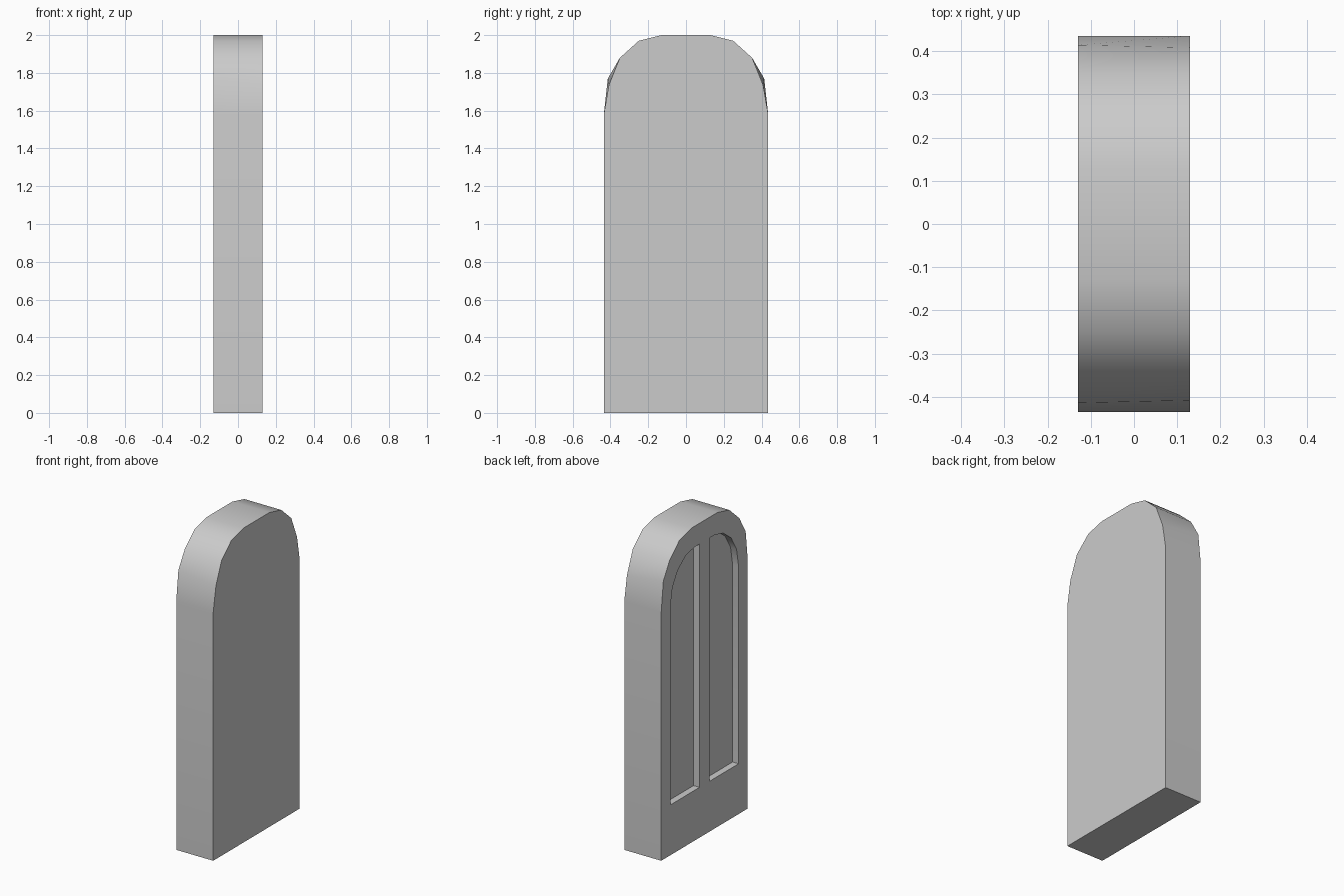
import bpy, bmesh

if "Cube" in bpy.data.objects:
    bpy.data.objects.remove(bpy.data.objects["Cube"])


def prism(name, profile_a, profile_b, xa, xb):
    """Solid bridging two matching (y, z) outlines at x = xa and x = xb."""
    bm = bmesh.new()
    a = [bm.verts.new((xa, y, z)) for y, z in profile_a]
    b = [bm.verts.new((xb, y, z)) for y, z in profile_b]
    bm.faces.new(a)
    bm.faces.new(b[::-1])
    n = len(a)
    for i in range(n):
        j = (i + 1) % n
        bm.faces.new((a[j], a[i], b[i], b[j]))
    bmesh.ops.recalc_face_normals(bm, faces=bm.faces)
    mesh = bpy.data.meshes.new(name)
    bm.to_mesh(mesh)
    bm.free()
    ob = bpy.data.objects.new(name, mesh)
    bpy.context.collection.objects.link(ob)
    return ob


def arch(shoulder):
    """Symmetric arched outline; shoulder is the first point above the spring."""
    half = [(0.435, 0), (0.435, 1.58), shoulder, (0.35, 1.88), (0.25, 1.97), (0.13, 2.0)]
    return half + [(-y, z) for y, z in reversed(half)]


# Arched door slab, with slightly different shoulders on its two faces
door = prism("arched_door", arch((0.414, 1.77)), arch((0.408, 1.737)), -0.13, 0.13)

# Two mirrored recessed panels in the -x face
panel = [(0.05, 0.32), (0.343, 0.32), (0.343, 1.575), (0.322, 1.695),
         (0.268, 1.785), (0.188, 1.847), (0.10, 1.868), (0.05, 1.868)]
for side, label in ((1, "left"), (-1, "right")):
    outline = [(side * y, z) for y, z in panel]
    cutter = prism(label + "_panel_cutter", outline, outline, -0.2, -0.088)
    cutter.hide_render = True
    mod = door.modifiers.new(label + "_panel", 'BOOLEAN')
    mod.operation = 'DIFFERENCE'
    mod.solver = 'EXACT'
    mod.object = cutter
    bpy.context.view_layer.objects.active = door
    bpy.ops.object.modifier_apply(modifier=mod.name)
    bpy.data.objects.remove(cutter)

# Smooth arch, sharp corners
bpy.ops.object.select_all(action='DESELECT')
door.select_set(True)
bpy.context.view_layer.objects.active = door
bpy.ops.object.shade_smooth_by_angle(angle=0.56)
